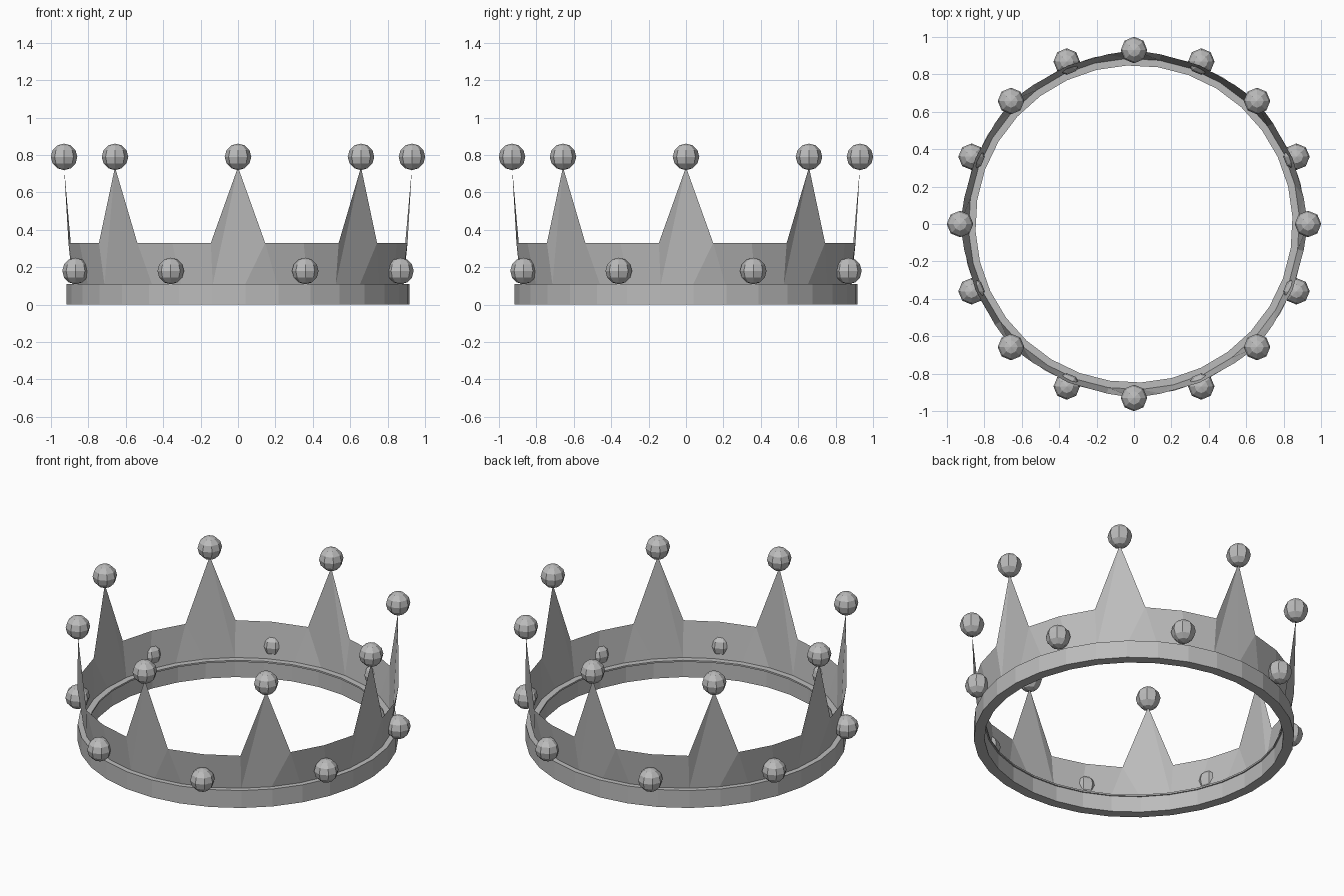
import bpy, bmesh
from math import sin, cos, radians

if "Cube" in bpy.data.objects:
    bpy.data.objects.remove(bpy.data.objects["Cube"])

metal = bpy.data.materials.new("grey metal")
metal.diffuse_color = (0.5, 0.5, 0.5, 1)
metal.use_nodes = True
metal.node_tree.nodes["Principled BSDF"].inputs["Base Color"].default_value = metal.diffuse_color

STEP = 360 / 32
START = -8.8          # angle of the first lower band corner, from the front


def polar(deg, r, z):
    a = radians(deg)
    return (r * sin(a), -r * cos(a), z)


def finish(bm, name):
    mesh = bpy.data.meshes.new(name)
    bm.to_mesh(mesh)
    bm.free()
    mesh.materials.append(metal)
    obj = bpy.data.objects.new(name, mesh)
    bpy.context.collection.objects.link(obj)
    return obj


# Base ring: closed profile swept round 32 sides, with a thin inner lip
profile = [(0.917, 0.0), (0.917, 0.11), (0.848, 0.11), (0.848, 0.10),
           (0.856, 0.10), (0.856, 0.0)]
bm = bmesh.new()
loops = [[bm.verts.new(polar(START + STEP * i, r, z)) for r, z in profile]
         for i in range(32)]
n = len(profile)
for i in range(32):
    a, b = loops[i], loops[(i + 1) % 32]
    for j in range(n):
        k = (j + 1) % n
        bm.faces.new((a[j], b[j], b[k], a[k]))
bmesh.ops.recalc_face_normals(bm, faces=bm.faces)
finish(bm, "base_ring")

# Flared thin band with eight spikes, one 45 degree section at a time
bm = bmesh.new()
for s in range(8):
    t = 45 * s
    low = [bm.verts.new(polar(t + START + STEP * i, 0.885, 0.108)) for i in range(5)]
    left, right, mid, nxt = [bm.verts.new(polar(t + d, 0.918, 0.33))
                             for d in (-9.1, 9.1, 22.5, 35.9)]
    tip = bm.verts.new(polar(t, 0.93, 0.735))
    for f in ((low[0], tip, left), (low[0], low[1], tip), (low[1], right, tip),
              (low[1], low[2], right), (low[2], low[3], mid, right),
              (low[3], low[4], nxt, mid)):
        bm.faces.new(f)
bmesh.ops.remove_doubles(bm, verts=bm.verts, dist=0.0005)
finish(bm, "spiked_band")


# Faceted balls: on the spike tips, and set into the band between them
def ball(name, deg, r, z):
    bm = bmesh.new()
    bmesh.ops.create_uvsphere(bm, u_segments=8, v_segments=6, radius=0.071)
    finish(bm, name).location = polar(deg, r, z)


for s in range(8):
    ball(f"tip_ball_{s + 1}", 45 * s, 0.93, 0.79)
    ball(f"band_gem_{s + 1}", 45 * s + 22.5, 0.94, 0.18)
